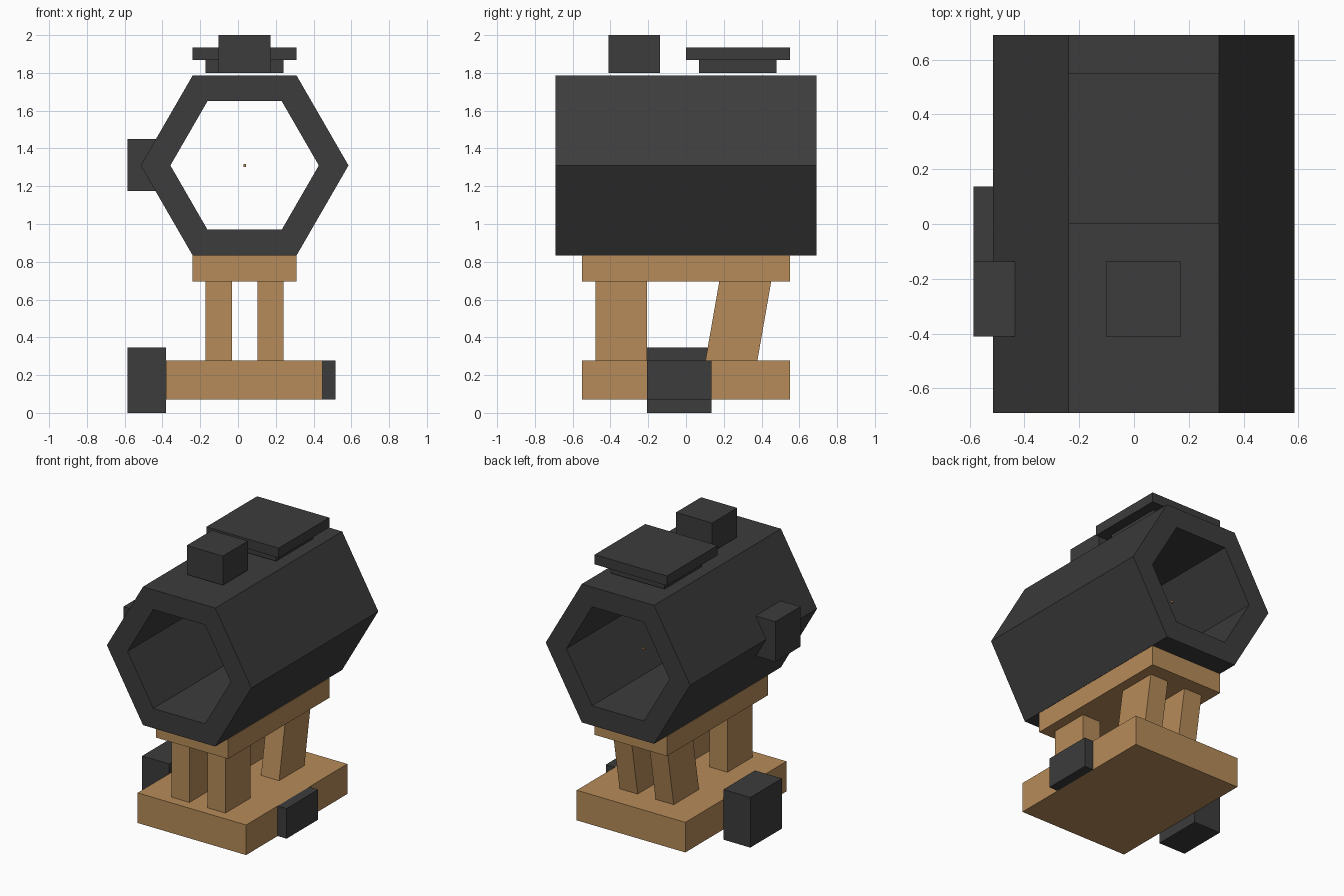
import bpy, bmesh, math

cube = bpy.data.objects.get("Cube")
if cube:
    bpy.data.objects.remove(cube, do_unlink=True)

CX = 0.035      # shared centre line of the sight
AXIS_Z = 1.31   # height of the tube axis


def material(name, rgb):
    m = bpy.data.materials.new(name)
    m.use_nodes = True
    colour = (*rgb, 1.0)
    m.diffuse_color = colour
    m.node_tree.nodes["Principled BSDF"].inputs["Base Color"].default_value = colour
    return m


charcoal = material("charcoal", (0.045, 0.045, 0.045))
tan = material("tan", (0.47, 0.26, 0.10))


def finish(name, bm, mat):
    bmesh.ops.recalc_face_normals(bm, faces=bm.faces)
    mesh = bpy.data.meshes.new(name)
    bm.to_mesh(mesh)
    bm.free()
    mesh.materials.append(mat)
    obj = bpy.data.objects.new(name, mesh)
    bpy.context.collection.objects.link(obj)
    return obj


def box(name, x, y, z, mat, lean=0.0):
    """Box from ranges; lean shifts the top face along y."""
    bm = bmesh.new()
    bmesh.ops.create_cube(bm, size=1)
    for v in bm.verts:
        top = v.co.z > 0
        v.co = (x[v.co.x > 0], y[v.co.y > 0] + lean * top, z[top])
    return finish(name, bm, mat)


def hex_tube(name, outer, inner, half_length, mat):
    """Hollow six-sided tube along y."""
    bm = bmesh.new()
    rings = []
    for r, y in ((outer, -half_length), (outer, half_length),
                 (inner, half_length), (inner, -half_length)):
        angles = [math.radians(60 * i) for i in range(6)]
        rings.append([bm.verts.new((CX + r * math.cos(a), y, AXIS_Z + r * math.sin(a)))
                      for a in angles])
    for k in range(4):
        a, b = rings[k], rings[(k + 1) % 4]
        for i in range(6):
            j = (i + 1) % 6
            bm.faces.new((a[i], a[j], b[j], b[i]))
    return finish(name, bm, mat)


# Base clamp
box("base_slab", (-0.38, 0.447), (-0.55, 0.55), (0.07, 0.277), tan)
box("clamp_block", (-0.585, -0.38), (-0.207, 0.136), (0, 0.345), charcoal)
box("clamp_nut", (0.447, 0.515), (-0.207, 0.136), (0.07, 0.277), charcoal)

# Upright front legs and leaning rear legs
for side, sign in (("right", -1), ("left", 1)):
    mid = CX + sign * 0.137
    span = (mid - 0.069, mid + 0.069)
    box("front_leg_" + side, span, (-0.48, -0.207), (0.277, 0.695), tan)
    box("rear_leg_" + side, span, (0.103, 0.378), (0.277, 0.695), tan, lean=0.073)

# Cradle and tube
box("cradle_plate", (-0.24, 0.31), (-0.55, 0.55), (0.695, 0.832), tan)
hex_tube("sight_tube", 0.55, 0.393, 0.69, charcoal)

# Controls around the tube
box("side_knob", (-0.585, -0.40), (-0.41, -0.137), (1.175, 1.45), charcoal)
box("top_knob", (-0.103, 0.172), (-0.41, -0.137), (1.80, 2.0), charcoal)
box("rear_cap_neck", (-0.172, 0.24), (0.07, 0.48), (1.80, 1.868), charcoal)
box("rear_cap", (-0.24, 0.31), (0, 0.55), (1.868, 1.935), charcoal)

# Tiny aiming dot on the tube axis
d = 0.007
box("aiming_dot", (CX - d, CX + d), (0.41 - d, 0.41 + d), (AXIS_Z - d, AXIS_Z + d), tan)
